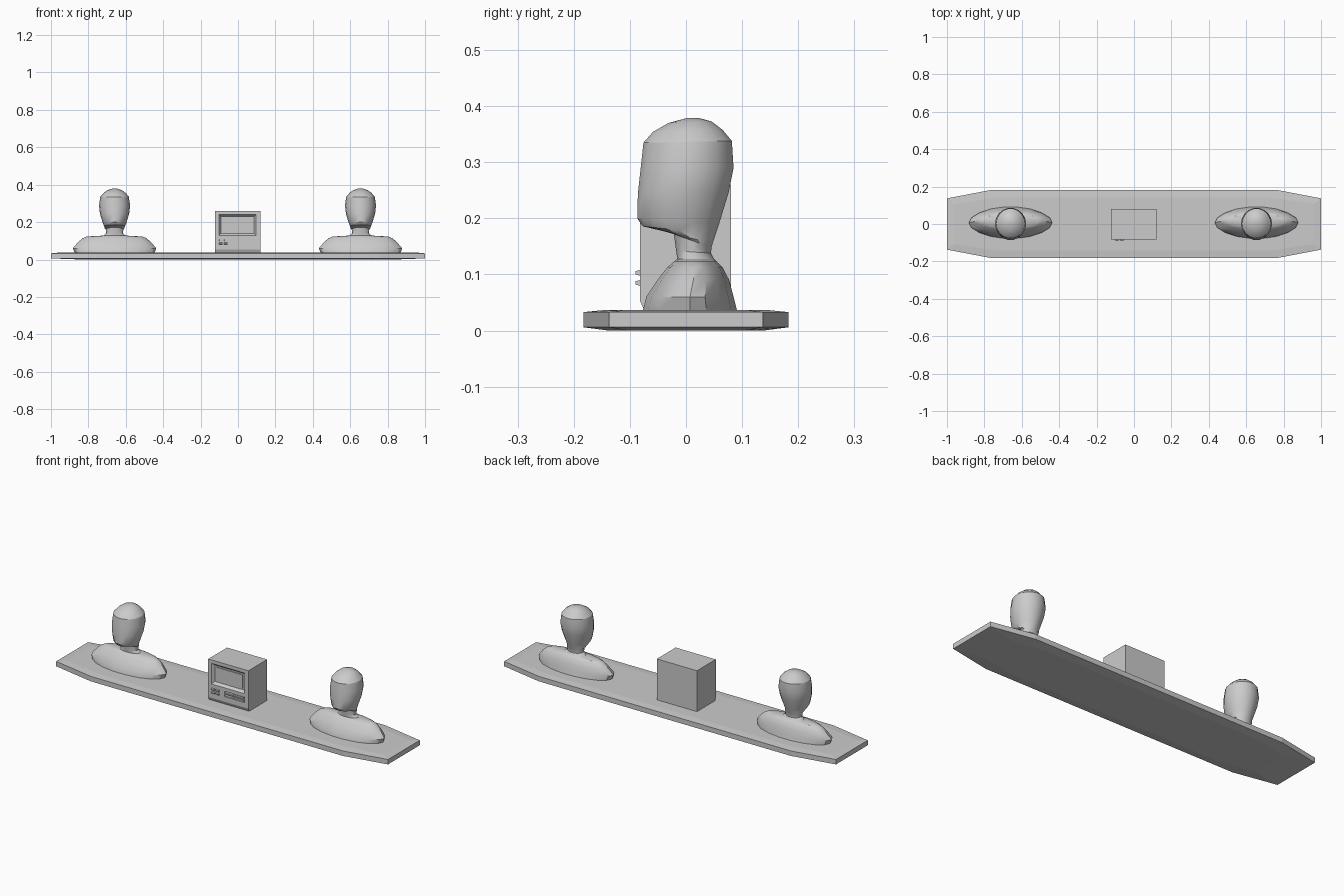
import bpy, bmesh, math

if "Cube" in bpy.data.objects:
    bpy.data.objects.remove(bpy.data.objects["Cube"])


def make(name, verts, faces, smooth=False):
    me = bpy.data.meshes.new(name)
    me.from_pydata(verts, [], faces)
    bm = bmesh.new()
    bm.from_mesh(me)
    bmesh.ops.recalc_face_normals(bm, faces=bm.faces)
    bm.to_mesh(me)
    bm.free()
    ob = bpy.data.objects.new(name, me)
    bpy.context.collection.objects.link(ob)
    if smooth:
        bpy.ops.object.select_all(action='DESELECT')
        bpy.context.view_layer.objects.active = ob
        ob.select_set(True)
        bpy.ops.object.shade_smooth_by_angle(angle=math.radians(30))
    return ob


def loft(name, rings, smooth=False):
    n = len(rings[0])
    verts = [v for r in rings for v in r]
    faces = [tuple(range(n)), tuple(range(len(verts) - n, len(verts)))]
    for k in range(len(rings) - 1):
        for i in range(n):
            j = (i + 1) % n
            faces.append((k*n + i, k*n + j, k*n + n + j, k*n + n + i))
    return make(name, verts, faces, smooth)


def rect(x0, x1, z0, z1, y):
    return [(x0, y, z0), (x1, y, z0), (x1, y, z1), (x0, y, z1)]


def block(name, x0, x1, z0, z1, y0, y1, taper=0):
    t = taper
    return loft(name, [rect(x0, x1, z0, z1, y0),
                       rect(x0 + t, x1 - t, z0 + t, z1 - t, y1)])


# Long display board with cut corners and slightly crowned faces
outline = [(-1, -.137), (-.76, -.183), (.76, -.183), (1, -.137),
           (1, .137), (.76, .183), (-.76, .183), (-1, .137)]
loft("base_board", [[(x*sx, y*sy, z) for x, y in outline] for sx, sy, z in
                    [(.83, .75, 0), (1, 1, .006), (1, 1, .033), (.96, .78, .037)]])

# Console cabinet with a chamfered lower front edge
profile = [(-.074, .035), (-.082, .053), (-.082, .26), (.08, .26), (.08, .035)]
cabinet = loft("console_cabinet", [[(x, y, z) for y, z in profile] for x in (-.122, .12)])

# Screen recess and two slots cut into the front
cutters = [block("screen_cutter", -.103, .098, .128, .242, -.083, -.068, .012)]
cutters += [block("slot_cutter", -.024, .098, z, z + .012, -.09, -.076) for z in (.081, .098)]
for c in cutters:
    c.hide_render = True
    c.hide_set(True)
    m = cabinet.modifiers.new("cut", 'BOOLEAN')
    m.operation = 'DIFFERENCE'
    m.object = c

# Screen panel and slot bars
block("screen_panel", -.083, .078, .148, .222, -.072, -.066)
for z in (.081, .098):
    block("slot_bar", .03, .09, z + .002, z + .010, -.082, -.074)

# Raised buttons at the left, in two rows
for z in (.079, .097):
    for x in (-.103, -.076):
        block("button", x, x + .022, z, z + .012, -.078, -.082)
        block("button_cap", x + .001, x + .021, z + .001, z + .011, -.082, -.09, .002)

# Busts: (z front, z back, half width, y front, y back)
sections = [
    (.037, .037, .214, -.078, .092), (.060, .060, .223, -.072, .086),
    (.090, .090, .198, -.052, .078), (.113, .113, .172, -.034, .066),
    (.123, .123, .150, -.022, .056), (.128, .128, .060, -.016, .050),
    (.142, .138, .045, -.018, .045), (.172, .148, .047, -.022, .046),
    (.176, .155, .052, -.035, .048), (.186, .172, .056, -.078, .054),
    (.200, .190, .063, -.088, .060), (.245, .245, .078, -.087, .077),
    (.290, .290, .083, -.082, .086), (.335, .338, .076, -.077, .083),
    (.354, .358, .059, -.060, .066), (.370, .373, .038, -.032, .046),
    (.379, .379, .013, .002, .022)]


def section(cx, zf, zb, hw, yf, yb, n=18):
    ring = []
    for i in range(n):
        a = 2*math.pi*i/n
        s = math.sin(a)
        t = (s + 1)/2
        ring.append((cx + hw*math.cos(a), yf + (yb - yf)*t, zf + (zb - zf)*t))
    return ring


for side, cx in (("left", -.66), ("right", .655)):
    loft(side + "_bust", [section(cx, *s) for s in sections], smooth=True)
